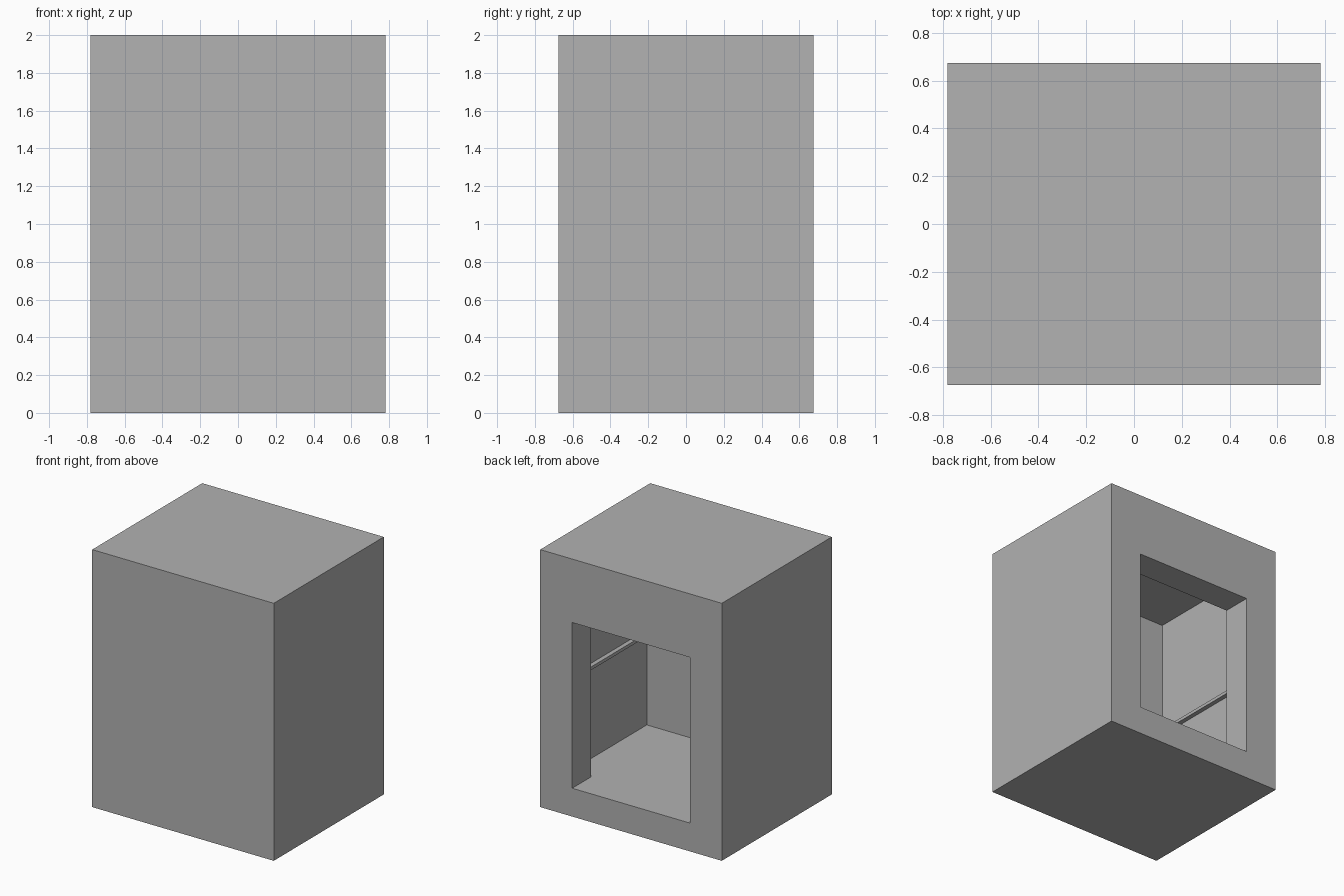
import bpy
import bmesh
from mathutils import Matrix, Vector

cube = bpy.data.objects.get("Cube")
if cube:
    bpy.data.objects.remove(cube, do_unlink=True)

# Single plain grey for everything
grey = bpy.data.materials.new("plain_grey")
grey.use_nodes = True
color = (0.445, 0.445, 0.445, 1)
grey.diffuse_color = color
grey.node_tree.nodes["Principled BSDF"].inputs["Base Color"].default_value = color


def box(name, low, high):
    """Box between two opposite corners."""
    low, high = Vector(low), Vector(high)
    bm = bmesh.new()
    place = Matrix.Translation((low + high) / 2) @ Matrix.Diagonal((high - low).to_4d())
    bmesh.ops.create_cube(bm, size=1, matrix=place)
    mesh = bpy.data.meshes.new(name)
    bm.to_mesh(mesh)
    bm.free()
    mesh.materials.append(grey)
    obj = bpy.data.objects.new(name, mesh)
    bpy.context.collection.objects.link(obj)
    return obj


def cut(target, cutter):
    """Subtract the cutter and discard it."""
    mod = target.modifiers.new("cut", 'BOOLEAN')
    mod.operation = 'DIFFERENCE'
    mod.solver = 'EXACT'
    mod.object = cutter
    cutter.hide_render = True
    bpy.context.view_layer.objects.active = target
    bpy.ops.object.modifier_apply(modifier=mod.name)
    bpy.data.objects.remove(cutter, do_unlink=True)


half_w, half_d, height = 0.78, 0.675, 2.0
floor, ceiling = 0.22, 1.86
room_w, room_front, room_back = 0.68, -0.49, 0.447

# Outer case, hollow chamber and the smaller opening in the back wall
case = box("cabinet_case", (-half_w, -half_d, 0), (half_w, half_d, height))
cut(case, box("chamber_cutter", (-room_w, room_front, floor), (room_w, room_back, ceiling)))
cut(case, box("opening_cutter", (-0.505, room_back - 0.1, floor), (0.505, half_d + 0.1, 1.507)))

# Shelf rails on both side walls, set slightly into the walls
rail = box("shelf_rails", (room_w - 0.035, room_front - 0.01, 0.935),
           (room_w + 0.01, room_back + 0.01, 0.96))
mirror = rail.modifiers.new("mirror", 'MIRROR')
mirror.use_axis = (True, False, False)
